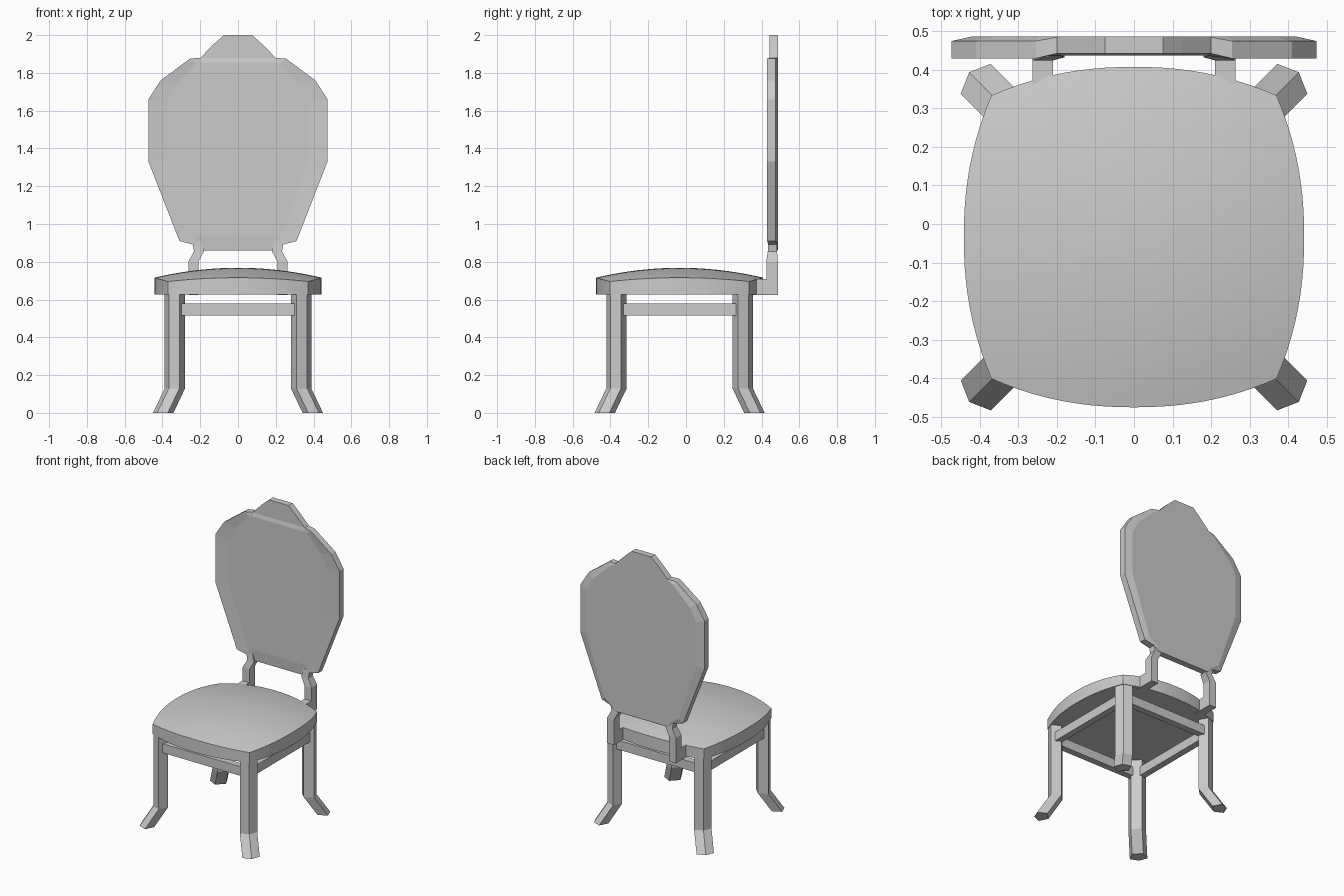
import bpy, bmesh

if "Cube" in bpy.data.objects:
    bpy.data.objects.remove(bpy.data.objects["Cube"])

CY = -0.034  # y centre of the seat and legs


def make(name, bm):
    bmesh.ops.recalc_face_normals(bm, faces=bm.faces)
    me = bpy.data.meshes.new(name)
    bm.to_mesh(me)
    bm.free()
    ob = bpy.data.objects.new(name, me)
    bpy.context.collection.objects.link(ob)
    return ob


def loft(name, rings):
    """Closed solid through rings with equal point counts."""
    bm = bmesh.new()
    loops = [[bm.verts.new(p) for p in r] for r in rings]
    n = len(loops[0])
    for a, b in zip(loops, loops[1:]):
        for i in range(n):
            j = (i + 1) % n
            bm.faces.new((a[i], a[j], b[j], b[i]))
    bm.faces.new(loops[0])
    bm.faces.new(loops[-1])
    return make(name, bm)


def box(name, x0, x1, y0, y1, z0, z1):
    return loft(name, [[(x0, y0, z), (x1, y0, z), (x1, y1, z), (x0, y1, z)] for z in (z0, z1)])


# Seat: domed cushion with bulging sides
N = 20
bm = bmesh.new()
grid = []
for i in range(N + 1):
    row = []
    for j in range(N + 1):
        u, v = 2 * i / N - 1, 2 * j / N - 1
        x = u * (0.37 + 0.072 * (1 - abs(v) ** 2.2))
        y = v * (0.368 + 0.074 * (1 - abs(u) ** 2.2))
        z = 0.768 - 0.052 * (x * x + y * y) / 0.442 ** 2
        row.append(bm.verts.new((x, y + CY, z)))
    grid.append(row)
for i in range(N):
    for j in range(N):
        bm.faces.new((grid[i][j], grid[i + 1][j], grid[i + 1][j + 1], grid[i][j + 1])).smooth = True
rim = ([grid[i][0] for i in range(N)] + [grid[N][j] for j in range(N)]
       + [grid[i][N] for i in range(N, 0, -1)] + [grid[0][j] for j in range(N, 0, -1)])
low = [bm.verts.new((v.co.x, v.co.y, 0.628)) for v in rim]
for k in range(len(rim)):
    m = (k + 1) % len(rim)
    bm.faces.new((rim[k], rim[m], low[m], low[k]))
bm.faces.new(low)
seat = make("seat", bm)
for e in seat.data.edges:
    a, b = (seat.data.vertices[i] for i in e.vertices)
    e.use_edge_sharp = max(abs(a.normal.z), abs(b.normal.z)) < 0.9

# Legs: five-sided posts with feet kicked out diagonally
section = [(0.31, 0.388), (0.366, 0.366), (0.388, 0.31), (0.33, 0.28), (0.28, 0.33)]
for sx, side in ((-1, "left"), (1, "right")):
    for sy, end in ((-1, "front"), (1, "back")):
        rings = [[(sx * (x + d), sy * (y + d) + CY, z) for x, y in section]
                 for d, z in ((0.062, 0.0), (0.0, 0.13), (0.0, 0.69))]
        loft(f"{end}_{side}_leg", rings)

# Rails between the legs
for s, a, b in ((-1, "front", "left"), (1, "back", "right")):
    lo, hi = sorted((s * 0.32, s * 0.365))
    box(a + "_rail", -0.32, 0.32, lo + CY, hi + CY, 0.515, 0.578)
    box(b + "_rail", lo, hi, -0.32 + CY, 0.32 + CY, 0.515, 0.578)

# Backrest panel: half outlines as (x, y, z), mirrored to the other side
front_in = [(0.19, 1.855), (0.22, 1.85), (0.325, 1.74), (0.375, 1.64),
            (0.375, 1.34), (0.24, 0.95), (0.22, 0.94), (0.19, 0.937)]
outer = [(0.2, 1.88), (0.255, 1.875), (0.41, 1.76), (0.474, 1.66),
         (0.474, 1.33), (0.31, 0.91), (0.235, 0.89), (0.2, 0.86)]
back_in = [(0.2, 1.875), (0.245, 1.85), (0.37, 1.73), (0.42, 1.64),
           (0.42, 1.34), (0.285, 0.94), (0.23, 0.9), (0.2, 0.865)]


def full(half, ys):
    pts = [(x, y, z) for (x, z), y in zip(half, ys)]
    return pts + [(-x, y, z) for x, y, z in reversed(pts)]


loft("backrest_panel", [
    full(front_in, [0.437] * 8),
    full(outer, [0.443] + [0.43] * 5 + [0.435, 0.443]),
    full(outer, [0.485] + [0.475] * 5 + [0.482, 0.485]),
    full(back_in, [0.487] * 8)])

# Crown on top of the backrest
crown = [(0.2, 1.865), (0.2, 1.88), (0.125, 1.955), (0.075, 2.0)]
loft("backrest_crown", [full(crown, [y] * 4) for y in (0.443, 0.487)])

# Back posts with a forward foot under the seat edge
for s, side in ((-1, "left"), (1, "right")):
    rings = []
    for x0, x1, y0, y1, z in ((0.21, 0.263, 0.425, 0.486, 0.625), (0.21, 0.263, 0.425, 0.486, 0.80),
                              (0.18, 0.233, 0.433, 0.482, 0.855), (0.195, 0.243, 0.437, 0.48, 0.91)):
        rings.append([(s * x0, y0, z), (s * x1, y0, z), (s * x1, y1, z), (s * x0, y1, z)])
    loft(f"{side}_back_post", rings)
    xa, xb = sorted((s * 0.21, s * 0.263))
    box(f"{side}_post_bracket", xa, xb, 0.34, 0.43, 0.625, 0.708)
